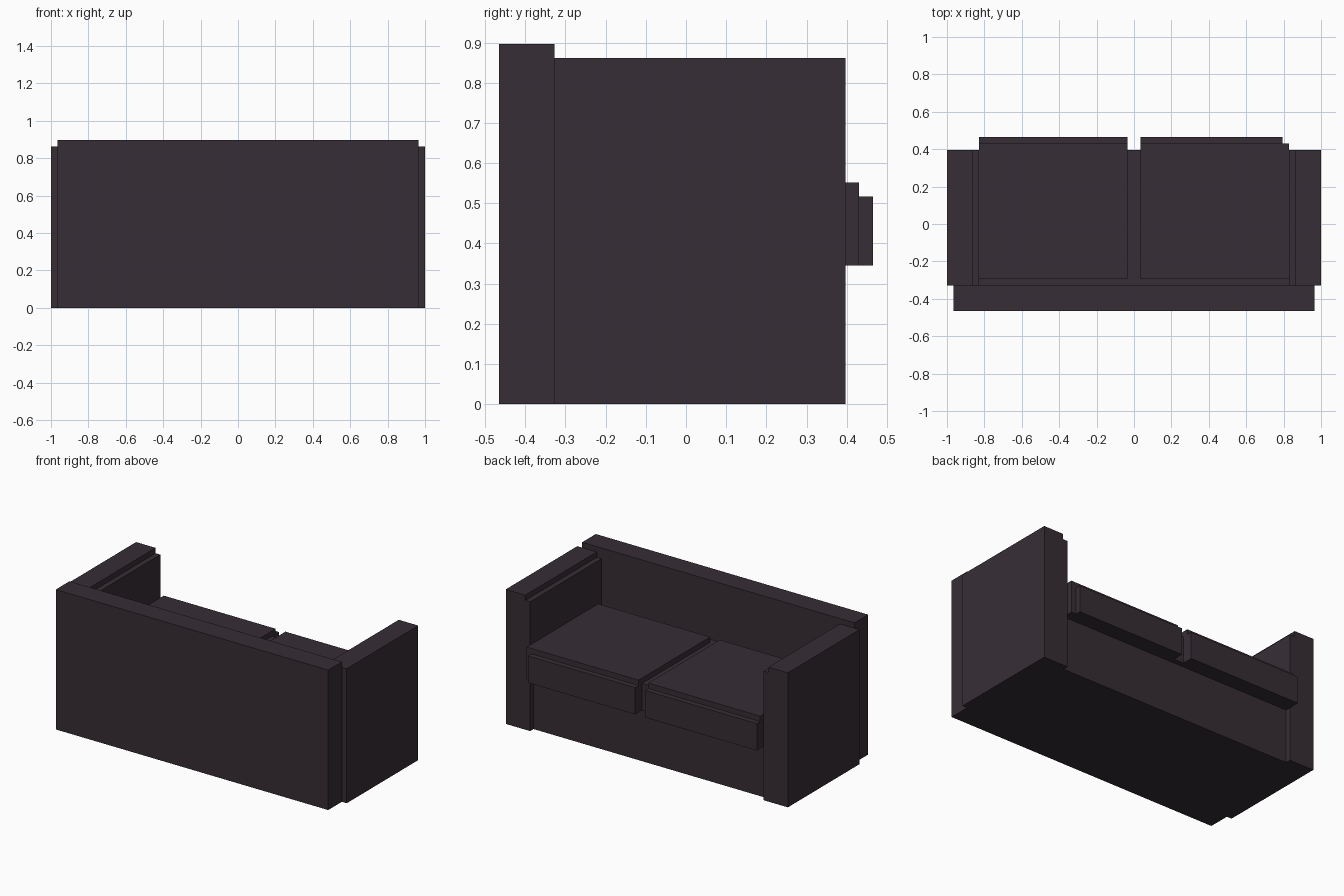
import bpy
import bmesh

default = bpy.data.objects.get("Cube")
if default:
    bpy.data.objects.remove(default, do_unlink=True)

U = 2 / 58  # block unit: every part sits on this grid

fabric = bpy.data.materials.new("dark_plum_fabric")
fabric.use_nodes = True
colour = (0.037, 0.027, 0.036, 1)
fabric.diffuse_color = colour
bsdf = next(n for n in fabric.node_tree.nodes if n.type == 'BSDF_PRINCIPLED')
bsdf.inputs["Base Color"].default_value = colour
bsdf.inputs["Roughness"].default_value = 0.9


def extrude(name, profile, start, end, axis):
    """Extrude a closed profile (in grid units): yz along 'x', or xz along 'y'."""
    bm = bmesh.new()

    def place(a, b, t):
        return (t * U, a * U, b * U) if axis == 'x' else (a * U, t * U, b * U)

    face = bm.faces.new([bm.verts.new(place(a, b, start)) for a, b in profile])
    out = bmesh.ops.extrude_face_region(bm, geom=[face])
    moved = [v for v in out["geom"] if isinstance(v, bmesh.types.BMVert)]
    d = (end - start) * U
    bmesh.ops.translate(bm, verts=moved, vec=(d, 0, 0) if axis == 'x' else (0, d, 0))
    bmesh.ops.recalc_face_normals(bm, faces=bm.faces)
    mesh = bpy.data.meshes.new(name)
    bm.to_mesh(mesh)
    bm.free()
    mesh.materials.append(fabric)
    obj = bpy.data.objects.new(name, mesh)
    bpy.context.collection.objects.link(obj)
    return obj


# Tall backrest slab
extrude("backrest", [(-13.5, 0), (-9.5, 0), (-9.5, 26), (-13.5, 26)], -28, 28, 'x')

# Arms with a stepped inner top edge
for side, name in ((1, "left_arm"), (-1, "right_arm")):
    section = [(24, 0), (29, 0), (29, 25), (25, 25), (25, 24), (24, 24)]
    extrude(name, [(side * x, z) for x, z in section], -9.5, 11.5, 'y')

# Base with the seat deck overhanging it
extrude("seat_base", [(-9.5, 0), (10.5, 0), (10.5, 10), (11.5, 10),
                      (11.5, 15), (-9.5, 15)], -24, 24, 'x')

# Cushions: raised top layer and a stepped lip hanging over the deck edge
cushion = [(11.5, 10), (13.5, 10), (13.5, 15), (12.5, 15),
           (12.5, 16), (-8.5, 16), (-8.5, 15), (11.5, 15)]
extrude("right_cushion", cushion, -24, -1, 'x')
extrude("left_cushion", cushion, 1, 23, 'x')

# Outer end of the left cushion, with a shallower lip
extrude("left_cushion_end", [(11.5, 10), (12.5, 10), (12.5, 16), (-8.5, 16),
                             (-8.5, 15), (11.5, 15)], 23, 24, 'x')
